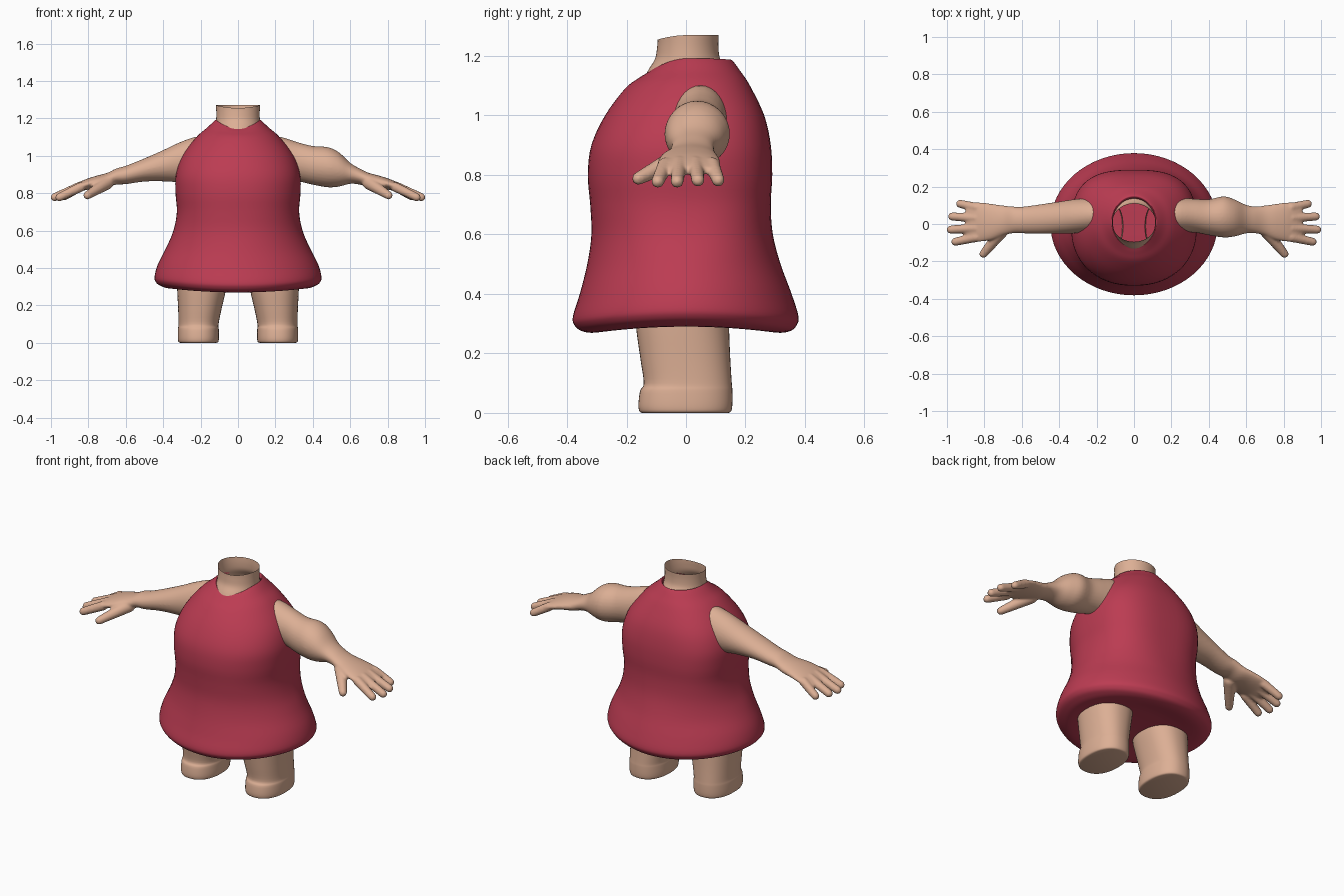
import bpy, bmesh
from math import cos, sin, pi
from mathutils import Vector


def material(name, rgb):
    m = bpy.data.materials.new(name)
    m.diffuse_color = (*rgb, 1)
    return m


RED = material("dress_red", (0.50, 0.045, 0.085))
SKIN = material("skin", (0.72, 0.43, 0.30))


def smooth_rows(rows, steps):
    """Catmull-Rom interpolation between profile rows."""
    out = []
    for i in range(len(rows) - 1):
        p0, p1 = rows[max(i - 1, 0)], rows[i]
        p2, p3 = rows[i + 1], rows[min(i + 2, len(rows) - 1)]
        for s in range(steps):
            t = s / steps
            out.append([0.5 * (2 * b + (c - a) * t + (2 * a - 5 * b + 4 * c - d) * t * t
                               + (3 * b - a - 3 * c + d) * t ** 3)
                        for a, b, c, d in zip(p0, p1, p2, p3)])
    return out + [list(rows[-1])]


def loft(bm, rings, cap_start=True, cap_end=True):
    vs = [[bm.verts.new(p) for p in r] for r in rings]
    n = len(vs[0])
    faces = []
    for a, b in zip(vs, vs[1:]):
        for i in range(n):
            j = (i + 1) % n
            faces.append(bm.faces.new((a[i], a[j], b[j], b[i])))
    if cap_start:
        faces.append(bm.faces.new(vs[0][::-1]))
    if cap_end:
        faces.append(bm.faces.new(vs[-1]))
    bmesh.ops.recalc_face_normals(bm, faces=faces)


def finish(name, bm, mat):
    me = bpy.data.meshes.new(name)
    bm.to_mesh(me)
    bm.free()
    ob = bpy.data.objects.new(name, me)
    bpy.context.collection.objects.link(ob)
    me.materials.append(mat)
    for p in me.polygons:
        p.use_smooth = True
    return ob


def sharpen(ob):
    bpy.ops.object.select_all(action='DESELECT')
    ob.select_set(True)
    bpy.context.view_layer.objects.active = ob
    bpy.ops.object.shade_smooth_by_angle(angle=0.8)


def spow(v, e):
    return (1 if v >= 0 else -1) * abs(v) ** e


def oval(z, cx, hw, yf, yb, nf=2, nb=2, side_lift=0, front_dip=0, seg=64):
    """Horizontal superellipse ring with separate front and back squareness."""
    y0, hy, ring = (yf + yb) / 2, (yb - yf) / 2, []
    for k in range(seg):
        a = 2 * pi * k / seg
        c, s = cos(a), sin(a)
        e = 2 / (nb if s > 0 else nf)
        ring.append((cx + hw * spow(c, e), y0 + hy * spow(s, e),
                     z + side_lift * c * c - front_dip * max(0, -s) ** 2))
    return ring


# Dress: z, half width, front y, back y, front/back squareness, side lift, neckline dip
dress = [
    (0.295, 0.05, -0.05, 0.05, 2, 2, 0, 0),
    (0.290, 0.22, -0.19, 0.19, 2, 2, 0.005, 0),
    (0.270, 0.36, -0.30, 0.30, 2, 2, 0.02, 0),
    (0.275, 0.415, -0.35, 0.35, 2, 2, 0.03, 0),
    (0.295, 0.44, -0.375, 0.372, 2, 2, 0.03, 0),
    (0.325, 0.446, -0.38, 0.378, 2, 2, 0.03, 0),
    (0.40, 0.428, -0.357, 0.355, 2, 2, 0.02, 0),
    (0.50, 0.383, -0.332, 0.318, 2, 2.1, 0.01, 0),
    (0.60, 0.345, -0.318, 0.292, 2.1, 2.4, 0, 0),
    (0.70, 0.327, -0.322, 0.285, 2.2, 2.7, 0, 0),
    (0.80, 0.334, -0.330, 0.290, 2.2, 2.8, 0, 0),
    (0.90, 0.332, -0.318, 0.285, 2.2, 2.8, 0, 0),
    (1.00, 0.298, -0.272, 0.263, 2.1, 2.6, 0, 0),
    (1.10, 0.222, -0.205, 0.215, 2, 2.3, 0, 0.01),
    (1.15, 0.165, -0.160, 0.182, 2, 2.1, 0, 0.025),
    (1.182, 0.127, -0.132, 0.158, 2, 2, 0.004, 0.04),
    (1.187, 0.117, -0.124, 0.146, 2, 2, 0.004, 0.042),
    (1.170, 0.113, -0.116, 0.136, 2, 2, 0.004, 0.04)]
bm = bmesh.new()
loft(bm, [oval(r[0], 0, *r[1:]) for r in smooth_rows(dress, 4)], cap_end=False)
finish("dress", bm, RED)

# Neck: open tube flaring under the collar
neck = [(1.10, 0.135, -0.15, 0.16, 0), (1.15, 0.122, -0.128, 0.14, 0),
        (1.19, 0.117, -0.104, 0.115, 0), (1.23, 0.116, -0.097, 0.109, 0),
        (1.27, 0.118, -0.095, 0.110, 0.015)]
bm = bmesh.new()
loft(bm, [oval(z, 0, w, f, b, front_dip=d) for z, w, f, b, d in smooth_rows(neck, 4)],
     cap_start=False, cap_end=False)
finish("neck", bm, SKIN)

# Legs: z, centre x, half width, front y, back y
leg = [(0.0, 0.212, 0.098, -0.148, 0.143), (0.006, 0.212, 0.107, -0.157, 0.152),
       (0.03, 0.212, 0.110, -0.160, 0.156), (0.075, 0.212, 0.109, -0.154, 0.156),
       (0.10, 0.211, 0.107, -0.142, 0.154), (0.18, 0.204, 0.116, -0.153, 0.149),
       (0.28, 0.195, 0.130, -0.167, 0.145), (0.34, 0.192, 0.135, -0.17, 0.145)]
for side, name in ((1, "leg_right"), (-1, "leg_left")):
    bm = bmesh.new()
    loft(bm, [oval(z, side * cx, w, f, b, 2.3, 2.3, seg=48)
              for z, cx, w, f, b in smooth_rows(leg, 4)], cap_end=False)
    sharpen(finish(name, bm, SKIN))

# Arm sections: distance out, bottom z, top z, front y, back y
hand = [(0.65, 0.846, 0.932, -0.050, 0.094), (0.70, 0.832, 0.908, -0.062, 0.099),
        (0.76, 0.825, 0.892, -0.085, 0.108), (0.82, 0.815, 0.872, -0.095, 0.116),
        (0.87, 0.803, 0.848, -0.098, 0.116), (0.90, 0.800, 0.828, -0.085, 0.105)]
bulging = [(0.15, 0.88, 1.10, -0.03, 0.13), (0.23, 0.86, 1.100, -0.045, 0.14),
           (0.32, 0.862, 1.072, -0.045, 0.135), (0.40, 0.845, 1.052, -0.060, 0.132),
           (0.48, 0.831, 1.046, -0.072, 0.148), (0.54, 0.835, 1.018, -0.066, 0.13),
           (0.60, 0.850, 0.962, -0.050, 0.102)] + hand
straight = [(0.15, 0.88, 1.10, -0.03, 0.13), (0.23, 0.85, 1.100, -0.045, 0.14),
            (0.32, 0.858, 1.068, -0.05, 0.132), (0.40, 0.863, 1.030, -0.052, 0.12),
            (0.50, 0.862, 0.986, -0.052, 0.105), (0.60, 0.848, 0.946, -0.050, 0.092)] + hand
# Digits: base, tip centre, base radius
digits = [((0.84, 0.088, 0.835), (0.930, 0.108, 0.782), 0.025),
          ((0.84, 0.032, 0.838), (0.972, 0.040, 0.782), 0.026),
          ((0.84, -0.022, 0.838), (0.980, -0.030, 0.778), 0.026),
          ((0.84, -0.070, 0.833), (0.955, -0.095, 0.778), 0.026),
          ((0.70, -0.030, 0.855), (0.805, -0.160, 0.788), 0.036)]


def capsule(bm, a, b, ra, rb):
    a, b = Vector(a), Vector(b)
    d = (b - a).normalized()
    u = d.cross(Vector((0, 0, 1))).normalized()
    v = d.cross(u)
    path = [(a - d * ra * cos(t), ra * sin(t)) for t in (0.3, 0.8, 1.2)]
    path += [(a.lerp(b, t), ra + (rb - ra) * t) for t in (0, 0.35, 0.7, 1)]
    path += [(b + d * rb * sin(t), rb * cos(t)) for t in (0.4, 0.8, 1.2, 1.45)]
    loft(bm, [[c + (u * cos(2 * pi * k / 16) + v * sin(2 * pi * k / 16)) * r
               for k in range(16)] for c, r in path])


def arm(name, sections, side):
    bm = bmesh.new()
    rings = []
    for x, z0, z1, y0, y1 in smooth_rows(sections, 4):
        rings.append([(x, (y0 + y1) / 2 + (y1 - y0) / 2 * cos(2 * pi * k / 32),
                       (z0 + z1) / 2 + (z1 - z0) / 2 * sin(2 * pi * k / 32))
                      for k in range(32)])
    loft(bm, rings)
    for a, b, r in digits:
        capsule(bm, a, b, r, 0.022)
    if side < 0:
        for v in bm.verts:
            v.co.x *= -1
        bmesh.ops.reverse_faces(bm, faces=bm.faces)
    ob = finish(name, bm, SKIN)
    # Fuse palm and fingers into one soft skin
    rm = ob.modifiers.new("fuse", 'REMESH')
    rm.mode = 'VOXEL'
    rm.voxel_size = 0.0065
    rm.use_smooth_shade = True
    sm = ob.modifiers.new("soften", 'SMOOTH')
    sm.factor = 0.5
    sm.iterations = 5


arm("arm_right", bulging, 1)
arm("arm_left", straight, -1)
